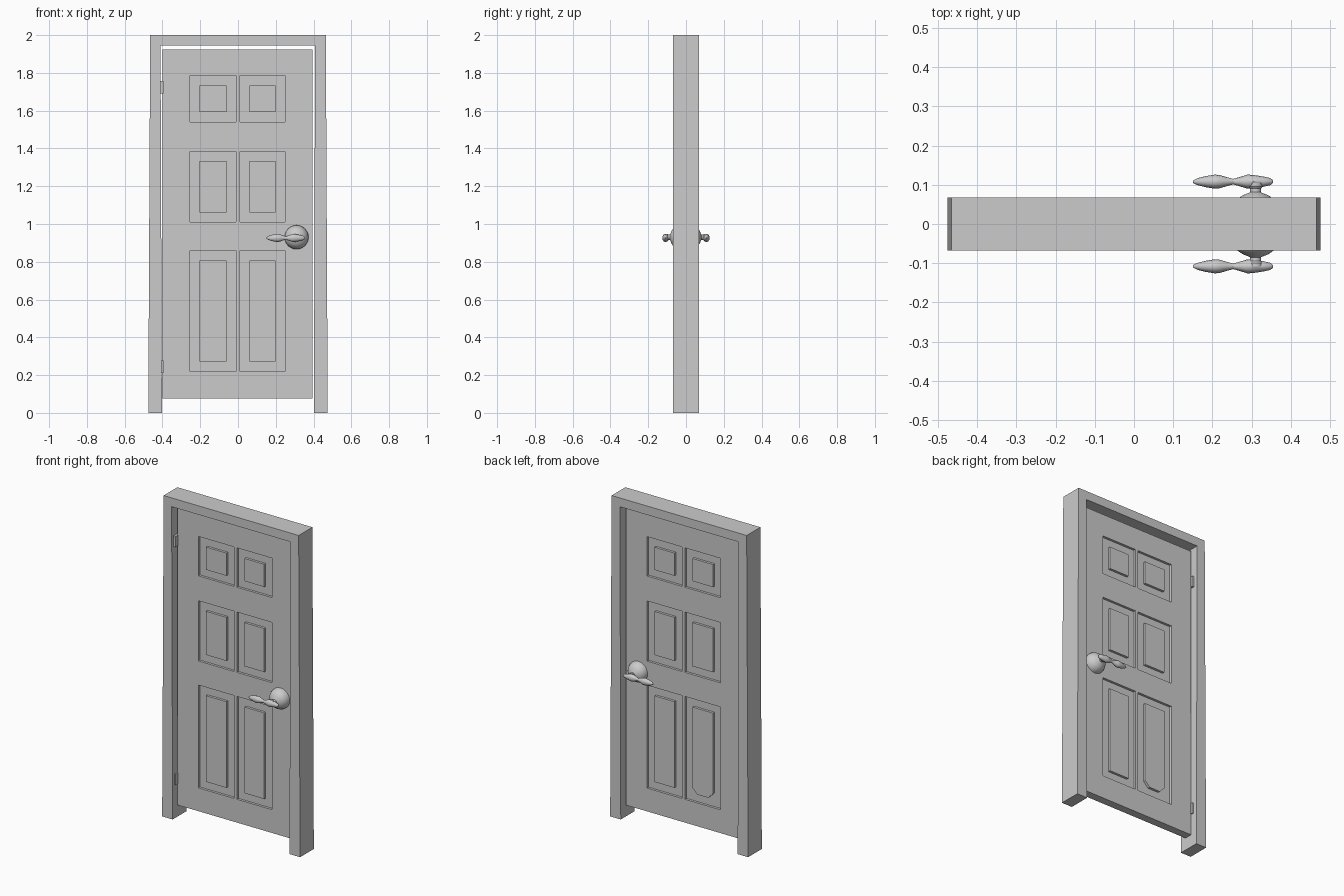
import bpy, bmesh, math
from mathutils import Vector

if "Cube" in bpy.data.objects:
    bpy.data.objects.remove(bpy.data.objects["Cube"])


def finish(name, bm, smooth=False):
    bmesh.ops.recalc_face_normals(bm, faces=bm.faces[:])
    mesh = bpy.data.meshes.new(name)
    bm.to_mesh(mesh)
    bm.free()
    obj = bpy.data.objects.new(name, mesh)
    bpy.context.collection.objects.link(obj)
    if smooth:
        bpy.ops.object.select_all(action='DESELECT')
        obj.select_set(True)
        bpy.context.view_layer.objects.active = obj
        bpy.ops.object.shade_smooth_by_angle(angle=math.radians(35))
    return obj


def extrude_y(name, outline, y0, y1):
    bm = bmesh.new()
    face = bm.faces.new([bm.verts.new((x, y0, z)) for x, z in outline])
    new = bmesh.ops.extrude_face_region(bm, geom=[face])["geom"]
    verts = [v for v in new if isinstance(v, bmesh.types.BMVert)]
    bmesh.ops.translate(bm, verts=verts, vec=(0, y1 - y0, 0))
    return finish(name, bm)


def lathe(name, profile, origin, axis, segs=16, z_scale=1.0):
    """Revolve (radius, distance) pairs around an axis."""
    bm = bmesh.new()
    turn = Vector(axis).to_track_quat('Z', 'Y')
    rings = []
    for r, d in profile:
        ring = []
        for i in range(segs):
            a = 2 * math.pi * i / segs
            p = turn @ Vector((r * math.cos(a), r * math.sin(a), d))
            p.z *= z_scale
            ring.append(bm.verts.new(p + Vector(origin)))
        rings.append(ring)
    for a, b in zip(rings, rings[1:]):
        for i in range(segs):
            j = (i + 1) % segs
            bm.faces.new((a[i], a[j], b[j], b[i]))
    bm.faces.new(rings[0])
    bm.faces.new(rings[-1])
    return finish(name, bm, True)


# Frame: slightly flared jambs and header in one outline
extrude_y("door_frame", [(-.475, 0), (-.465, 2), (.465, 2), (.475, 0), (.402, 0),
                         (.408, 1.945), (-.41, 1.945), (-.403, 0)], -.0675, .0675)

# Door leaf: gridded slab, six recessed panels with raised fields on both sides
T, RECESS, BORDER = .025, .015, .052
xs = [-.40, -.255, -.01, .01, .25, .395]
zs = [.075, .22, .86, 1.01, 1.385, 1.54, 1.785, 1.925]
bm = bmesh.new()
grid = [[bm.verts.new((x, -T, z)) for x in xs] for z in zs]
for k in range(len(zs) - 1):
    for i in range(len(xs) - 1):
        bm.faces.new((grid[k][i], grid[k][i + 1], grid[k + 1][i + 1], grid[k + 1][i]))
new = bmesh.ops.extrude_face_region(bm, geom=bm.faces[:], use_keep_orig=True)["geom"]
bmesh.ops.translate(bm, verts=[v for v in new if isinstance(v, bmesh.types.BMVert)],
                    vec=(0, 2 * T, 0))
bmesh.ops.recalc_face_normals(bm, faces=bm.faces[:])
bm.normal_update()


def is_panel(f):
    c = f.calc_center_median()
    in_x = xs[1] < c.x < xs[2] or xs[3] < c.x < xs[4]
    in_z = any(zs[k] < c.z < zs[k + 1] for k in (1, 3, 5))
    return in_x and in_z and abs(f.normal.y) > .9


panels = [f for f in bm.faces if is_panel(f)]
for thickness, depth in ((0, -RECESS), (BORDER, 0), (0, RECESS)):
    bmesh.ops.inset_individual(bm, faces=panels, thickness=thickness, depth=depth,
                               use_even_offset=True)
    bm.normal_update()

# Clipped lower corners on one raised field at the back
field = [f for f in panels if f.normal.y > .9 and f.calc_center_median().x < 0
         and f.calc_center_median().z < .86][0]
low = [v for v in field.verts if v.co.z < .4]
edges = [e for v in low for e in v.link_edges
         if abs(e.verts[0].co.y - e.verts[1].co.y) > .01]
bmesh.ops.bevel(bm, geom=edges, offset=.033, segments=1, affect='EDGES')
finish("door_leaf", bm)

# Hinges between leaf and left jamb
for name, z in (("upper_hinge", 1.69), ("lower_hinge", .21)):
    extrude_y(name, [(-.413, z), (-.395, z), (-.395, z + .067), (-.413, z + .067)], -.05, .04)

# Handles: domed rose with neck, and a waisted lever, on each side
rose = [(.064, .02), (.062, .038), (.056, .053), (.046, .066), (.033, .075), (.018, .081),
        (.014, .083), (.014, .092), (.018, .097), (.018, .107)]
lever = [(.003, 0), (.009, .012), (.014, .032), (.018, .056), (.017, .068), (.012, .085),
         (.007, .103), (.012, .12), (.018, .14), (.017, .155), (.013, .18), (.009, .198),
         (.003, .205)]
for side, s in (("front", -1), ("back", 1)):
    lathe(side + "_handle_rose", rose, (.31, -.002, .93), (0, s, 0), 24)
    lathe(side + "_handle_lever", lever, (.15, s * .108, .926), (1, 0, 0), 12, 1.2)
